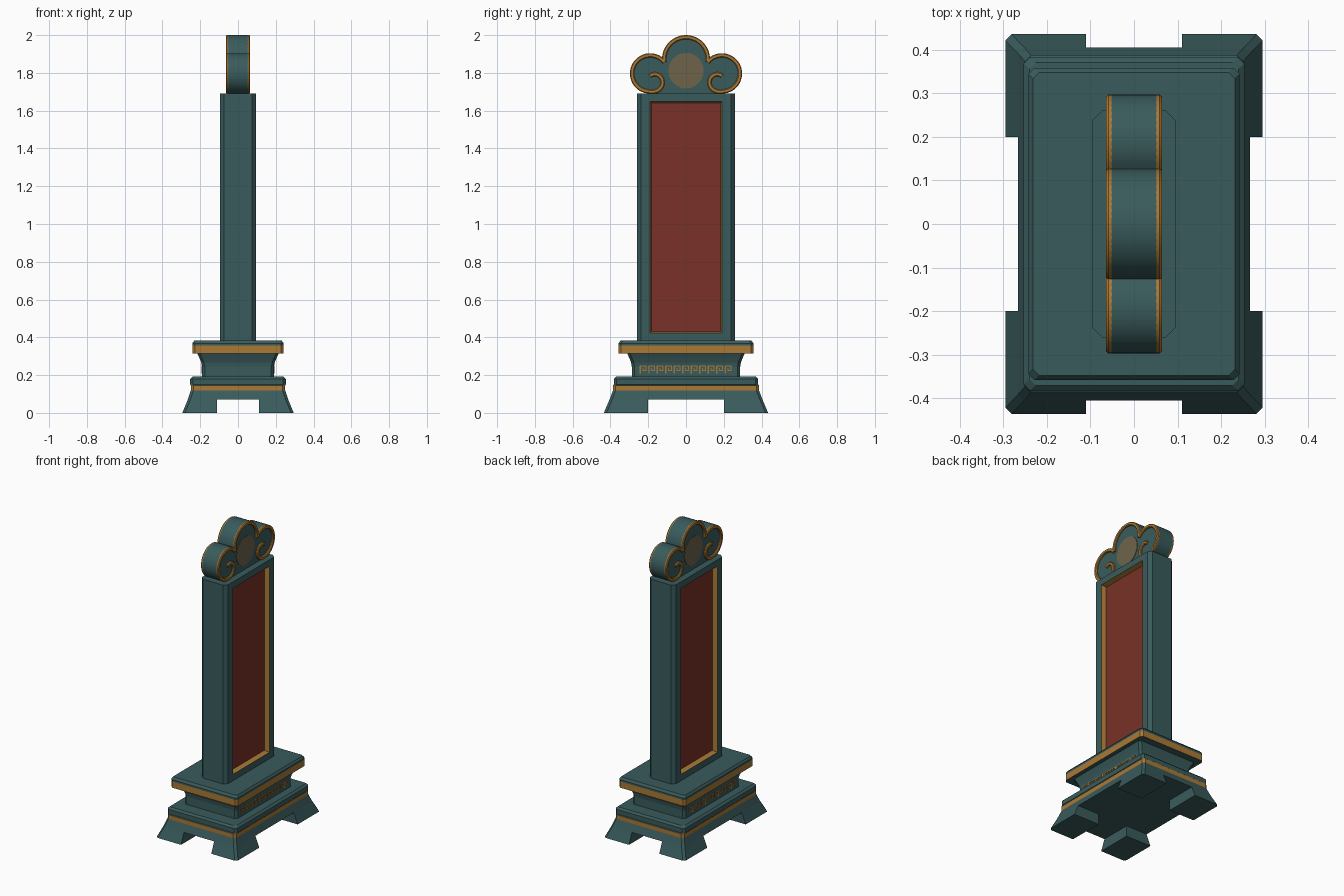
import bpy, bmesh
from math import sin, cos, pi, radians, atan2, hypot, acos

if "Cube" in bpy.data.objects:
    bpy.data.objects.remove(bpy.data.objects["Cube"])


def material(name, rgb):
    m = bpy.data.materials.new(name)
    m.diffuse_color = (*rgb, 1)
    m.use_nodes = True
    m.node_tree.nodes["Principled BSDF"].inputs["Base Color"].default_value = m.diffuse_color
    return m


TEAL = material("dark teal", (0.042, 0.105, 0.107))
GOLD = material("old gold", (0.40, 0.19, 0.035))
RED = material("deep red", (0.19, 0.031, 0.021))
TAN = material("dull tan", (0.156, 0.127, 0.070))


def finish(name, bm, mats, smooth=False):
    bmesh.ops.remove_doubles(bm, verts=bm.verts, dist=1e-5)
    bmesh.ops.recalc_face_normals(bm, faces=bm.faces)
    me = bpy.data.meshes.new(name)
    bm.to_mesh(me)
    bm.free()
    ob = bpy.data.objects.new(name, me)
    bpy.context.collection.objects.link(ob)
    for m in mats:
        me.materials.append(m)
    if smooth:
        bpy.ops.object.select_all(action='DESELECT')
        ob.select_set(True)
        bpy.context.view_layer.objects.active = ob
        bpy.ops.object.shade_smooth_by_angle(angle=radians(35))
    return ob


def loft(bm, rings, bands=None, caps=(True, True), closed=True):
    """Skin a list of point rings; bands gives a material index per step."""
    vr = [[bm.verts.new(p) for p in r] for r in rings]
    n = len(vr[0])
    for k in range(len(vr) - 1):
        for i in range(n if closed else n - 1):
            j = (i + 1) % n
            f = bm.faces.new((vr[k][i], vr[k][j], vr[k + 1][j], vr[k + 1][i]))
            f.material_index = bands[k] if bands else 0
    if caps[0]:
        bm.faces.new(vr[0])
    if caps[1]:
        bm.faces.new(vr[-1])
    return vr


def octo(hx, hy, z, c):
    """Rectangle with cut corners."""
    q = [(hx, hy - c), (hx - c, hy)]
    return [(x, y, z) for x, y in
            q + [(-x, y) for x, y in q[::-1]] +
            [(-x, -y) for x, y in q] + [(x, -y) for x, y in q[::-1]]]


def tier(name, profile, bands, c):
    bm = bmesh.new()
    loft(bm, [octo(x, y, z, c) for x, y, z in profile], bands)
    return finish(name, bm, [TEAL, GOLD])


# flared plinth with painted gold band
tier("plinth", [(0.266, 0.405, 0.07), (0.250, 0.387, 0.118), (0.250, 0.387, 0.146),
                (0.253, 0.382, 0.150), (0.253, 0.382, 0.180), (0.240, 0.370, 0.192)],
     [0, 1, 0, 0, 0], 0.014)

# four splayed corner feet
bm = bmesh.new()
for sx in (-1, 1):
    for sy in (-1, 1):
        rings = []
        for hx, hy, z in ((0.295, 0.435, 0), (0.266, 0.405, 0.07)):
            c = 0.014
            pts = [(0.11, 0.20), (hx, 0.20), (hx, hy - c), (hx - c, hy), (0.11, hy)]
            rings.append([(sx * x, sy * y, z) for x, y in pts])
        loft(bm, rings, caps=(True, False))
finish("feet", bm, [TEAL])

# waist curving out under the slab
tier("waist", [(0.190, 0.287, 0.19), (0.190, 0.287, 0.245), (0.195, 0.291, 0.268),
               (0.204, 0.300, 0.290), (0.217, 0.312, 0.318)], [0] * 4, 0.014)

# slab with gold edge
tier("slab", [(0.242, 0.358, 0.315), (0.242, 0.358, 0.356), (0.242, 0.358, 0.368),
              (0.232, 0.347, 0.382)], [1, 0, 0], 0.014)

# fret ornament on both long sides of the waist
bm = bmesh.new()
for s in (-1, 1):
    for k in range(11):
        y0 = -0.245 + k * 0.045
        for a, b, z0, z1 in ((0, 0.006, 0.208, 0.252), (0, 0.036, 0.246, 0.252),
                             (0.030, 0.036, 0.222, 0.252), (0.014, 0.036, 0.222, 0.228),
                             (0.014, 0.020, 0.222, 0.238)):
            loft(bm, [[(s * x, y0 + a, z0), (s * x, y0 + b, z0),
                       (s * x, y0 + b, z1), (s * x, y0 + a, z1)] for x in (0.188, 0.193)])
finish("waist_fret", bm, [GOLD])

# upright slab: chamfered corners, recessed red panel in both broad sides
HX, HY, C, Z0, Z1 = 0.095, 0.26, 0.022, 0.38, 1.69
bm = bmesh.new()
lo, hi = loft(bm, [octo(HX, HY, Z0, C), octo(HX, HY, Z1, C)])
sides = [f for f in bm.faces if abs(f.calc_center_median().x) > HX - 0.001]
bmesh.ops.delete(bm, geom=sides, context='FACES_ONLY')
for s in (-1, 1):
    rings = [[(s * x, -y, a), (s * x, y, a), (s * x, y, b), (s * x, -y, b)]
             for x, y, a, b in ((HX, HY - C, Z0, Z1), (HX, 0.190, 0.424, 1.648),
                                (HX - 0.032, 0.183, 0.432, 1.640))]
    vr = loft(bm, rings, [0, 1], caps=(False, True))
    bm.faces.ensure_lookup_table()
    bm.faces[-1].material_index = 2
finish("upright", bm, [TEAL, GOLD, RED])

# crest outline: one middle arc and two side lobes
CZ, CR, LY, LZ, LR = 1.873, 0.127, 0.19, 1.797, 0.107


def meet(r1, r2):
    """Angles on the middle arc and the lobe where the two circles cross."""
    d, base = hypot(LY, LZ - CZ), atan2(LZ - CZ, LY)
    a = base + acos((d * d + r1 * r1 - r2 * r2) / (2 * d * r1))
    y, z = r1 * cos(a), CZ + r1 * sin(a)
    return a, atan2(z - LZ, y - LY)


def arc(cy, cz, r0, r1, a0, a1, n):
    return [(cy + (r0 + (r1 - r0) * i / n) * cos(a0 + (a1 - a0) * i / n),
             cz + (r0 + (r1 - r0) * i / n) * sin(a0 + (a1 - a0) * i / n))
            for i in range(n + 1)]


a, b = meet(CR, LR)
half = arc(0, CZ, CR, CR, pi / 2, a, 14) + arc(LY, LZ, LR, LR, b, -pi / 2, 26)[1:]
outline = half + [(-y, z) for y, z in half[:0:-1]]
bm = bmesh.new()
loft(bm, [[(x, y, z) for y, z in outline] for x in (-0.052, 0.052)])
finish("crest", bm, [TEAL], True)

# gold scroll rim on both faces of the crest
W = 0.011


def ribbon(bm, path, s):
    rings = []
    for i, (y, z) in enumerate(path):
        p, q = path[max(i - 1, 0)], path[min(i + 1, len(path) - 1)]
        l = hypot(q[0] - p[0], q[1] - p[1])
        ny, nz = -(q[1] - p[1]) / l, (q[0] - p[0]) / l
        rings.append([(s * x, y + ny * o, z + nz * o) for o, x in
                      ((-W, 0.05), (-W, 0.059), (-W * 0.6, 0.064),
                       (W * 0.6, 0.064), (W, 0.059), (W, 0.05))])
    loft(bm, rings)


a, b = meet(CR - W, LR - W)
middle = arc(0, CZ, CR - W, CR - W, pi - a, a, 28)
scroll = arc(LY, LZ, LR - W, LR - W, b, -pi / 2, 26) + \
    arc(0.17, 1.754, 0.053, 0.036, -pi / 2, -radians(305), 20)
bm = bmesh.new()
for s in (-1, 1):
    ribbon(bm, middle, s)
    for m in (-1, 1):
        ribbon(bm, [(m * y, z) for y, z in scroll], s)
finish("crest_scroll", bm, [GOLD], True)

# round medallion on both faces of the crest
bm = bmesh.new()
for s in (-1, 1):
    disc = arc(0, 1.812, 0.094, 0.094, 0, 2 * pi, 24)[:-1]
    loft(bm, [[(s * x, y, z) for y, z in disc] for x in (0.050, 0.055)])
finish("crest_medallion", bm, [TAN])
